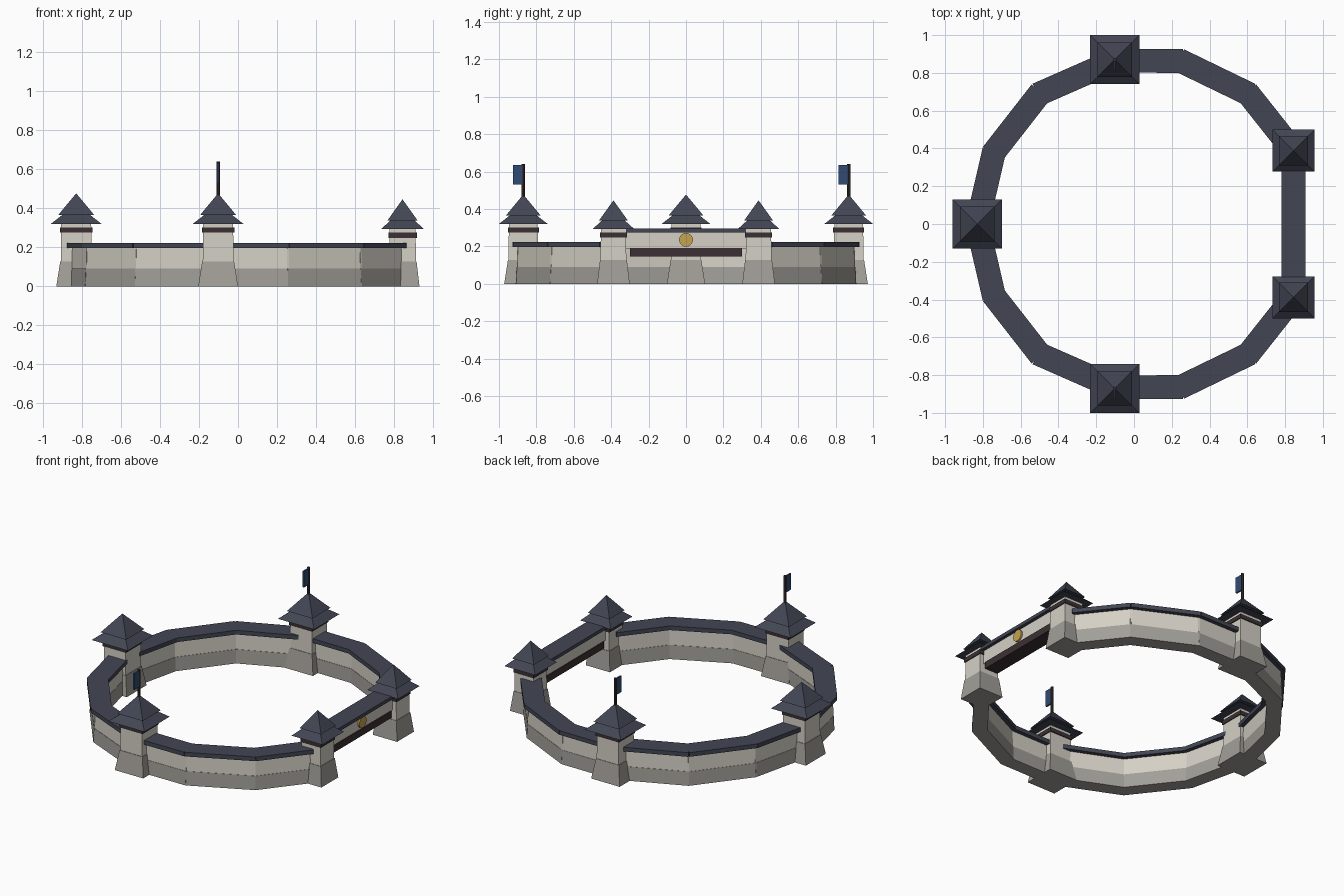
import bpy, bmesh, math

if "Cube" in bpy.data.objects:
    bpy.data.objects.remove(bpy.data.objects["Cube"])

def material(name, rgb):
    m = bpy.data.materials.new(name)
    m.diffuse_color = (*rgb, 1)
    m.use_nodes = True
    m.node_tree.nodes["Principled BSDF"].inputs["Base Color"].default_value = m.diffuse_color
    return m

STONE = material("pale_stone", (0.66, 0.63, 0.56))
BASE = material("base_stone", (0.36, 0.345, 0.315))
SLATE = material("slate", (0.055, 0.062, 0.088))
WOOD = material("dark_wood", (0.045, 0.03, 0.033))
GOLD = material("gold", (0.55, 0.37, 0.08))
CLOTH = material("blue_cloth", (0.03, 0.07, 0.17))

def frustum(name, x, y, z0, z1, bottom, top, mat, rot=0.0):
    """Four-sided block; bottom and top are (half x, half y). A zero top makes a pyramid."""
    bm = bmesh.new()
    corners = [(-1, -1), (1, -1), (1, 1), (-1, 1)]
    low = [bm.verts.new((sx * bottom[0], sy * bottom[1], z0)) for sx, sy in corners]
    bm.faces.new(low[::-1])
    if top[0] == 0:
        tip = bm.verts.new((0, 0, z1))
        for i in range(4):
            bm.faces.new((low[i], low[(i + 1) % 4], tip))
    else:
        high = [bm.verts.new((sx * top[0], sy * top[1], z1)) for sx, sy in corners]
        bm.faces.new(high)
        for i in range(4):
            j = (i + 1) % 4
            bm.faces.new((low[i], low[j], high[j], high[i]))
    mesh = bpy.data.meshes.new(name)
    bm.to_mesh(mesh)
    bm.free()
    ob = bpy.data.objects.new(name, mesh)
    ob.location = (x, y, 0)
    ob.rotation_euler.z = rot
    mesh.materials.append(mat)
    bpy.context.collection.objects.link(ob)
    return ob

def cylinder(name, loc, r, depth, sides, mat, rot=(0, 0, 0)):
    bpy.ops.mesh.primitive_cylinder_add(vertices=sides, radius=r, depth=depth, location=loc, rotation=rot)
    ob = bpy.context.object
    ob.name = name
    ob.data.materials.append(mat)
    bpy.ops.object.shade_smooth_by_angle()

def tower(name, x, y, foot, shaft, eave, upper, z_eave, z_upper, z_tip):
    sq = lambda h: (h, h)
    frustum(name + "_base", x, y, 0, 0.127, sq(foot), sq(shaft + 0.003), BASE)
    frustum(name + "_shaft", x, y, 0.12, z_eave + 0.005, sq(shaft), sq(shaft - 0.002), STONE)
    frustum(name + "_band", x, y, z_eave - 0.045, z_eave - 0.018, sq(shaft + 0.004), sq(shaft + 0.004), WOOD)
    frustum(name + "_lower_roof", x, y, z_eave, z_upper + 0.005, sq(eave), sq(eave * 0.5), SLATE)
    frustum(name + "_upper_roof", x, y, z_upper, z_tip, sq(upper), sq(0), SLATE)

def wall(a, b, cut_a, cut_b):
    """Straight wall length from a to b, trimmed at each end."""
    dx, dy = b[0] - a[0], b[1] - a[1]
    length = math.hypot(dx, dy)
    ux, uy = dx / length, dy / length
    half = (length - cut_a - cut_b) / 2
    mid = cut_a + half
    x, y, rot = a[0] + ux * mid, a[1] + uy * mid, math.atan2(dy, dx)
    frustum("wall_base", x, y, 0, 0.09, (half, 0.046), (half, 0.042), BASE, rot)
    frustum("wall_upper", x, y, 0.09, 0.2, (half, 0.04), (half, 0.037), STONE, rot)
    frustum("wall_cap", x, y, 0.196, 0.223, (half, 0.063), (half, 0.063), SLATE, rot)

# Main towers, with flags on the side pair
MAIN = (0.102, 0.079, 0.13, 0.092, 0.32, 0.366, 0.477)
tower("rear_tower", -0.83, 0, *MAIN)
for s in (-1, 1):
    tower("side_tower", -0.102, s * 0.87, *MAIN)
    cylinder("flag_pole", (-0.102, s * 0.87, 0.55), 0.009, 0.18, 8, WOOD)
    frustum("flag", -0.102, s * 0.87 - 0.03, 0.53, 0.635, (0.005, 0.025), (0.005, 0.025), CLOTH)
    # Gate towers
    tower("gate_tower", 0.844, s * 0.388, 0.087, 0.069, 0.111, 0.077, 0.293, 0.338, 0.446)

# Ring of walls, mirrored across y; True marks a tower point
PATH = [(0.844, 0.388, True), (0.605, 0.69, False), (0.248, 0.863, False), (-0.102, 0.865, True),
        (-0.50, 0.69, False), (-0.742, 0.38, False), (-0.83, 0, True)]
for s in (-1, 1):
    for a, b in zip(PATH, PATH[1:]):
        trim = lambda p: 0.045 if p[2] else -0.012
        wall((a[0], s * a[1]), (b[0], s * b[1]), trim(a), trim(b))

# Gate bridge with beam, roof and round emblem
frustum("gate_lintel", 0.844, 0, 0.188, 0.278, (0.042, 0.325), (0.042, 0.325), STONE)
frustum("gate_beam", 0.844, 0, 0.145, 0.19, (0.047, 0.3), (0.047, 0.3), WOOD)
frustum("gate_roof", 0.844, 0, 0.274, 0.296, (0.063, 0.325), (0.063, 0.325), SLATE)
cylinder("gate_disc", (0.888, 0, 0.235), 0.037, 0.018, 20, GOLD, (0, math.pi / 2, 0))
